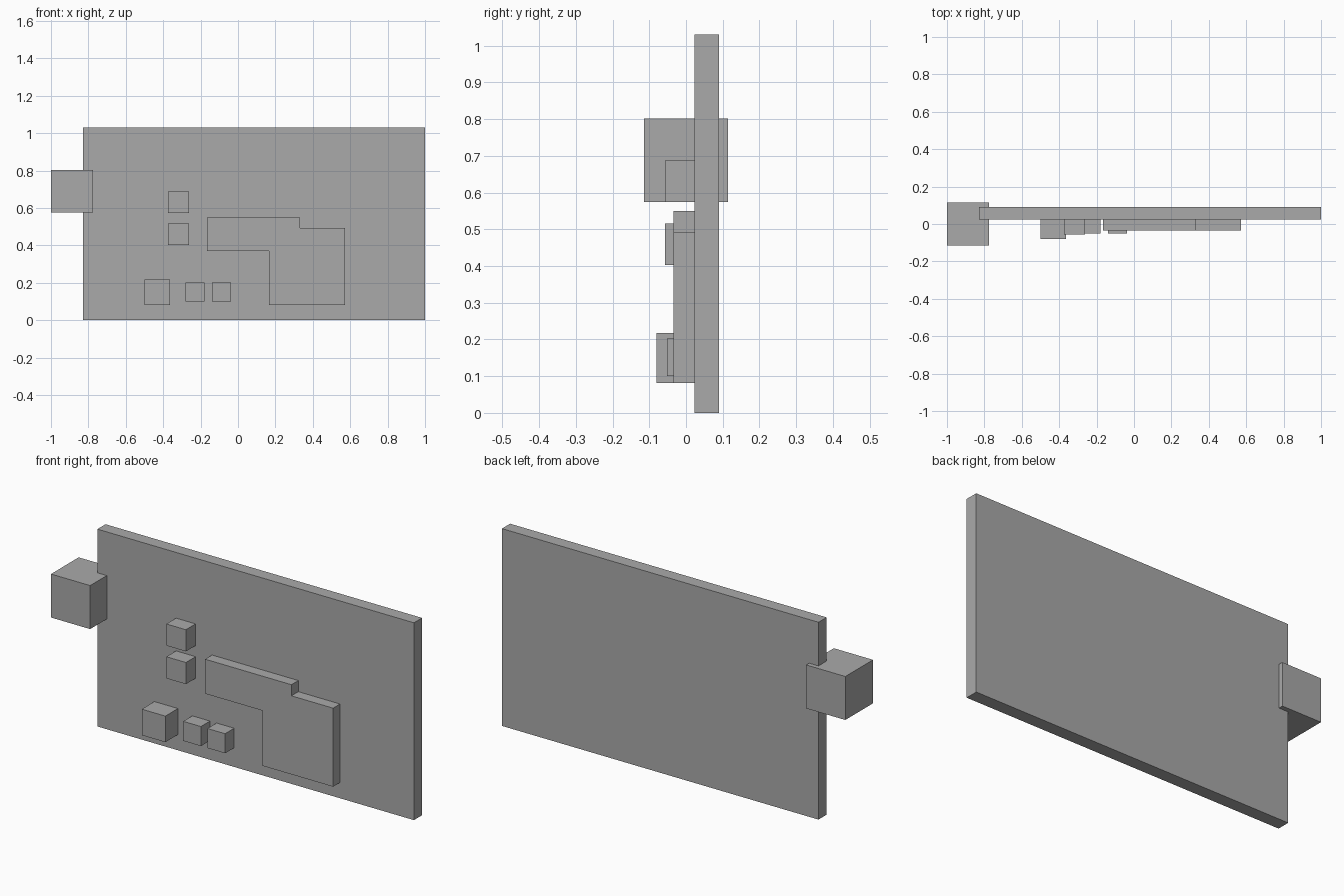
import bpy
import bmesh

cube = bpy.data.objects.get("Cube")
if cube:
    bpy.data.objects.remove(cube, do_unlink=True)

grey = bpy.data.materials.new("plain_grey")
grey.use_nodes = True
grey.diffuse_color = (0.4, 0.4, 0.4, 1)
grey.node_tree.nodes["Principled BSDF"].inputs["Base Color"].default_value = (0.4, 0.4, 0.4, 1)


def extrude_outline(name, outline, front, back):
    """Solid from a front outline of (x, z) points, running from front to back along y."""
    bm = bmesh.new()
    face = bm.faces.new([bm.verts.new((x, front, z)) for x, z in outline])
    grown = bmesh.ops.extrude_face_region(bm, geom=[face], use_keep_orig=True)
    moved = [v for v in grown["geom"] if isinstance(v, bmesh.types.BMVert)]
    bmesh.ops.translate(bm, verts=moved, vec=(0, back - front, 0))
    bmesh.ops.recalc_face_normals(bm, faces=bm.faces)
    mesh = bpy.data.meshes.new(name)
    bm.to_mesh(mesh)
    bm.free()
    mesh.materials.append(grey)
    obj = bpy.data.objects.new(name, mesh)
    bpy.context.collection.objects.link(obj)
    return obj


def box(name, x0, x1, z0, z1, front, back):
    return extrude_outline(name, [(x0, z0), (x1, z0), (x1, z1), (x0, z1)], front, back)


# Upright panel and the block on its right edge
PANEL_FRONT, PANEL_BACK = 0.023, 0.09
box("panel", -0.828, 1.0, 0.0, 1.03, PANEL_FRONT, PANEL_BACK)
box("edge_block", -1.0, -0.774, 0.575, 0.802, -0.114, 0.114)

# Stepped raised plate
extrude_outline("stepped_plate", [
    (-0.166, 0.37), (0.165, 0.37), (0.165, 0.082), (0.573, 0.082),
    (0.573, 0.492), (0.332, 0.492), (0.332, 0.55), (-0.166, 0.55),
], -0.034, PANEL_FRONT + 0.01)

# Small knobs set into the panel: left x, bottom z, size, front y
knobs = {
    "upper_knob": (-0.374, 0.574, 0.113, -0.057),
    "middle_knob": (-0.374, 0.403, 0.113, -0.057),
    "large_lower_knob": (-0.499, 0.082, 0.136, -0.081),
    "lower_knob_right": (-0.28, 0.1, 0.102, -0.052),
    "lower_knob_left": (-0.14, 0.1, 0.102, -0.052),
}
for name, (x, z, size, front) in knobs.items():
    box(name, x, x + size, z, z + size, front, front + size)
